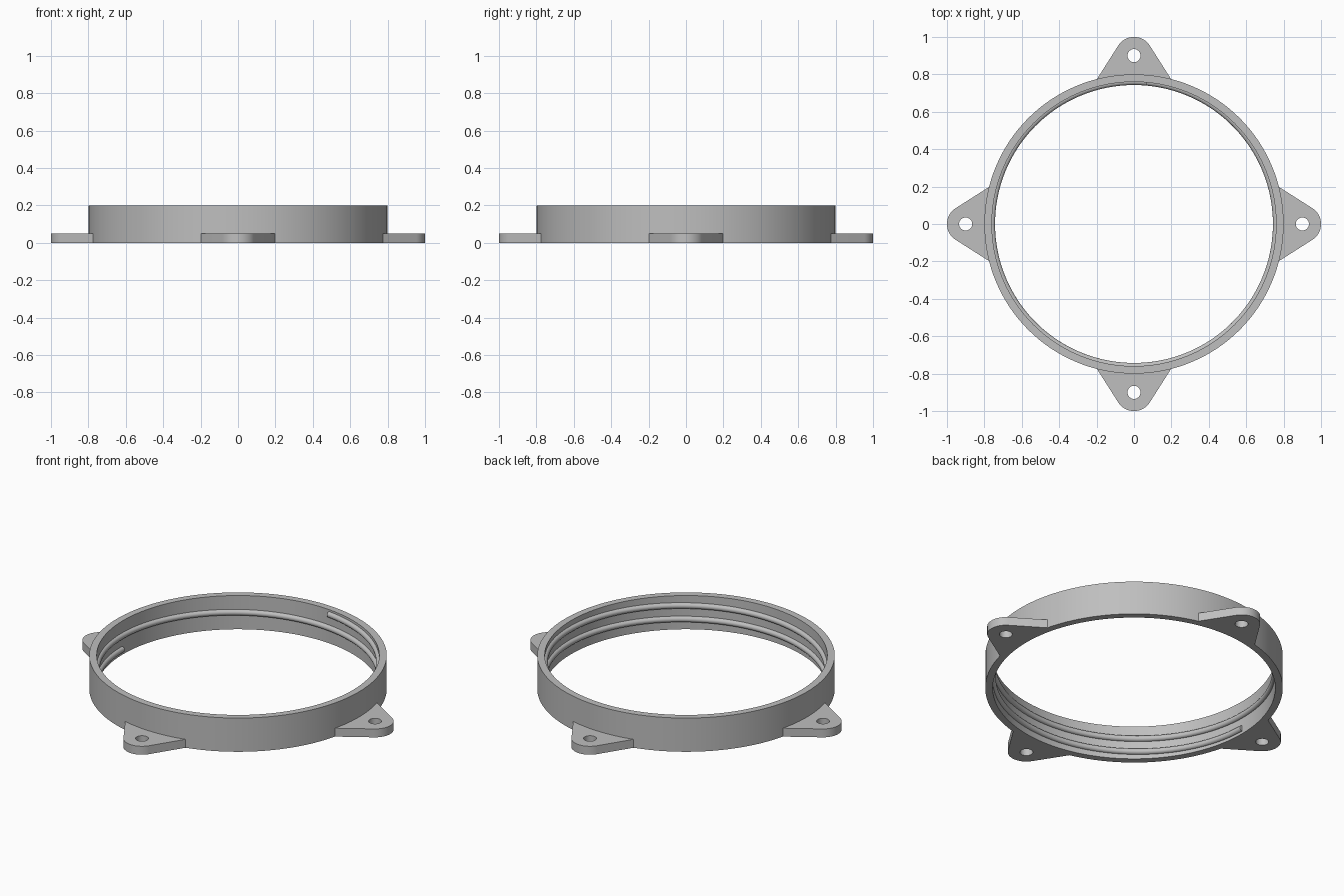
import bpy, bmesh
from math import sin, cos, pi, radians, atan2, acos, hypot

cube = bpy.data.objects.get("Cube")
if cube:
    bpy.data.objects.remove(cube, do_unlink=True)

grey = bpy.data.materials.new("plain_grey")
grey.use_nodes = True
COLOUR = (0.52, 0.52, 0.52, 1)
grey.diffuse_color = COLOUR
grey.node_tree.nodes["Principled BSDF"].inputs["Base Color"].default_value = COLOUR

R_OUT, R_IN, HEIGHT = 0.8, 0.76, 0.2
TAB_HEIGHT, TAB_HALF, TIP_Y, TIP_R, HOLE_R = 0.05, 0.2, 0.9, 0.1, 0.035


def finish(name, bm):
    bmesh.ops.recalc_face_normals(bm, faces=bm.faces[:])
    mesh = bpy.data.meshes.new(name)
    bm.to_mesh(mesh)
    bm.free()
    mesh.materials.append(grey)
    obj = bpy.data.objects.new(name, mesh)
    bpy.context.collection.objects.link(obj)
    bpy.ops.object.select_all(action='DESELECT')
    obj.select_set(True)
    bpy.context.view_layer.objects.active = obj
    bpy.ops.object.shade_smooth_by_angle(angle=radians(30))
    return obj


def sweep(name, sections, closed):
    """Join equal cross-sections into a tube, looped or capped."""
    bm = bmesh.new()
    rows = [[bm.verts.new(p) for p in s] for s in sections]
    n = len(rows[0])
    pairs = list(zip(rows, rows[1:])) + ([(rows[-1], rows[0])] if closed else [])
    for a, b in pairs:
        for i in range(n):
            j = (i + 1) % n
            bm.faces.new((a[i], a[j], b[j], b[i]))
    if not closed:
        bm.faces.new(rows[0])
        bm.faces.new(rows[-1])
    return finish(name, bm)


def arc(cx, cy, r, start, end, steps):
    return [(cx + r * cos(start + (end - start) * i / steps),
             cy + r * sin(start + (end - start) * i / steps)) for i in range(steps + 1)]


def section(profile, angle, lift=0):
    return [(r * cos(angle), r * sin(angle), z + lift) for r, z in profile]


# Main ring wall
wall = [(R_IN, 0), (R_OUT, 0), (R_OUT, HEIGHT), (R_IN, HEIGHT)]
sweep("ring_wall", [section(wall, 2 * pi * i / 128) for i in range(128)], True)

# Rounded internal screw thread, rising counter-clockwise
START, END, PITCH, STEPS = radians(180), radians(805), 0.08, 220
bead = [(R_IN + 0.005, -0.017)] + arc(R_IN, 0, 0.017, 1.5 * pi, 0.5 * pi, 8) + [(R_IN + 0.005, 0.017)]
sections = []
for i in range(STEPS + 1):
    turn = (END - START) * i / STEPS
    sections.append(section(bead, START + turn, 0.033 + PITCH * turn / (2 * pi)))
sweep("screw_thread", sections, False)

# Four mounting tabs with a rounded tip and a bolt hole
root = acos(TAB_HALF / R_OUT)
base_y = R_OUT * sin(root)
drop = base_y - TIP_Y
tangent = atan2(drop, TAB_HALF) + acos(TIP_R / hypot(TAB_HALF, drop))
outline = arc(0, 0, R_OUT - 0.002, pi - root, root, 12) + arc(0, TIP_Y, TIP_R, tangent, pi - tangent, 24)
hole = arc(0, TIP_Y, HOLE_R, 0, 2 * pi, 32)[:-1]


def mounting_tab(name, angle):
    bm = bmesh.new()
    edges = []
    for loop in (outline, hole):
        vs = [bm.verts.new((x, y, 0)) for x, y in loop]
        edges += [bm.edges.new((v, vs[(i + 1) % len(vs)])) for i, v in enumerate(vs)]
    bmesh.ops.triangle_fill(bm, use_beauty=True, use_dissolve=False, edges=edges, normal=(0, 0, 1))
    top = bmesh.ops.extrude_face_region(bm, geom=bm.faces[:], use_keep_orig=True)["geom"]
    bmesh.ops.translate(bm, vec=(0, 0, TAB_HEIGHT),
                        verts=[g for g in top if isinstance(g, bmesh.types.BMVert)])
    finish(name, bm).rotation_euler.z = angle


for k, side in enumerate(("back", "right", "front", "left")):
    mounting_tab(side + "_mounting_tab", k * pi / 2)
